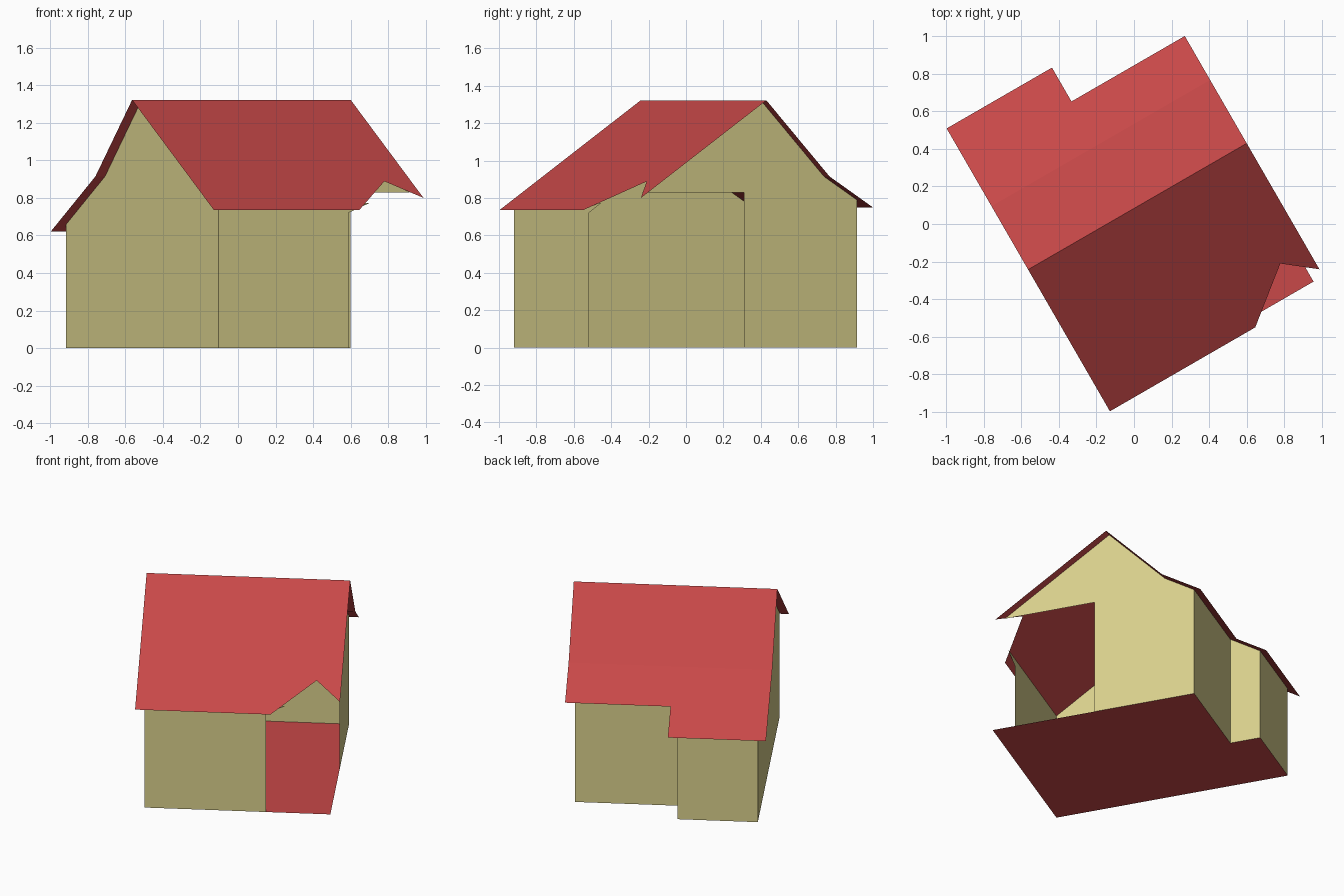
import bpy
import math

cube = bpy.data.objects.get("Cube")
if cube:
    bpy.data.objects.remove(cube, do_unlink=True)

TURN = math.radians(30)            # the house stands turned on its plot
RIDGE, BEND = (0.072, 1.322), (0.462, 0.915)
FRONT, BACK = (-0.80, 0.735), (0.94, 0.62)

# wall lines: u runs along the ridge, v towards the back
LEFT, RIGHT, STEP = -0.551, 0.675, -0.02
FRONT_V, BACK_V, REAR_V = -0.744, 0.667, 0.876
POST, JAMB, LINTEL = 0.249, -0.032, 0.83


def material(name, rgb):
    m = bpy.data.materials.new(name)
    m.use_nodes = True
    m.diffuse_color = (*rgb, 1)
    m.node_tree.nodes["Principled BSDF"].inputs["Base Color"].default_value = (*rgb, 1)
    return m


RED = material("roof red", (0.578, 0.065, 0.065))
CREAM = material("wall cream", (0.694, 0.631, 0.265))


def roof_z(v):
    """Height of the roof above a given depth."""
    profile = [FRONT, RIDGE, BEND, BACK]
    for (v0, z0), (v1, z1) in zip(profile, profile[1:]):
        if v <= v1 or v1 == BACK[0]:
            return z0 + (z1 - z0) * (v - v0) / (v1 - v0)


def sheet(name, outlines, mat):
    """Thin object made of flat outlines."""
    verts, faces = [], []
    for outline in outlines:
        faces.append(range(len(verts), len(verts) + len(outline)))
        verts += outline
    mesh = bpy.data.meshes.new(name)
    mesh.from_pydata(verts, [], [list(f) for f in faces])
    mesh.materials.append(mat)
    obj = bpy.data.objects.new(name, mesh)
    obj.rotation_euler.z = TURN
    bpy.context.collection.objects.link(obj)
    return obj


def on_roof(points):
    return [(u, v, roof_z(v)) for u, v in points]


def gable(u, points):
    return [(u, v, z) for v, z in points]


def long_wall(v, u0, u1):
    z = roof_z(v)
    return [(u0, v, 0), (u1, v, 0), (u1, v, z), (u0, v, z)]


# Roof: notched front slope, steep back slope, stepped lower back slope
U0, U1, US = -0.61, 0.735, 0.038
sheet("roof_front", [on_roof([(U0, FRONT[0]), (0.284, FRONT[0]), (0.57, -0.572),
                              (U1, -0.703), (U1, RIDGE[0]), (U0, RIDGE[0])])], RED)
sheet("roof_back", [
    on_roof([(U0, RIDGE[0]), (U1, RIDGE[0]), (U1, BEND[0]), (U0, BEND[0])]),
    on_roof([(U0, BEND[0]), (U1, BEND[0]), (U1, 0.732), (US, 0.732),
             (US, BACK[0]), (U0, BACK[0])])], RED)

# Floor, following the stepped plan and the open corner
sheet("floor", [[(u, v, 0) for u, v in (
    (LEFT, FRONT_V), (RIGHT, FRONT_V), (RIGHT, BACK_V),
    (STEP, BACK_V), (STEP, REAR_V), (LEFT, REAR_V))]], RED)

# Gable walls; the right one is open below a lintel at the front corner
sheet("left_side_gable_wall", [gable(LEFT, [
    (REAR_V, 0), (FRONT_V, 0), (FRONT_V, roof_z(FRONT_V)), RIDGE, BEND,
    (REAR_V, roof_z(REAR_V))][::-1])], CREAM)
slope = (RIDGE[1] - FRONT[1]) / (RIDGE[0] - FRONT[0])
lintel_end = FRONT[0] + (LINTEL - FRONT[1]) / slope
sheet("open_gable_wall", [gable(RIGHT, [
    (JAMB, 0), (BACK_V, 0), (BACK_V, roof_z(BACK_V)), BEND, RIDGE,
    (lintel_end, LINTEL), (JAMB, LINTEL)])], CREAM)

# Front wall, with a small bracket under the eave beside the opening
eave = roof_z(FRONT_V)
sheet("front_wall", [[(LEFT, FRONT_V, 0), (POST, FRONT_V, 0), (POST, FRONT_V, 0.72),
                      (POST + 0.13, FRONT_V, eave), (LEFT, FRONT_V, eave)]], CREAM)

# Stepped back walls
sheet("back_wall", [long_wall(BACK_V, RIGHT, STEP)], CREAM)
sheet("rear_bay_wall", [long_wall(REAR_V, STEP, LEFT)], CREAM)
sheet("rear_bay_side", [gable(STEP, [
    (BACK_V, 0), (REAR_V, 0), (REAR_V, roof_z(REAR_V)),
    (BACK_V, roof_z(BACK_V))])], CREAM)
